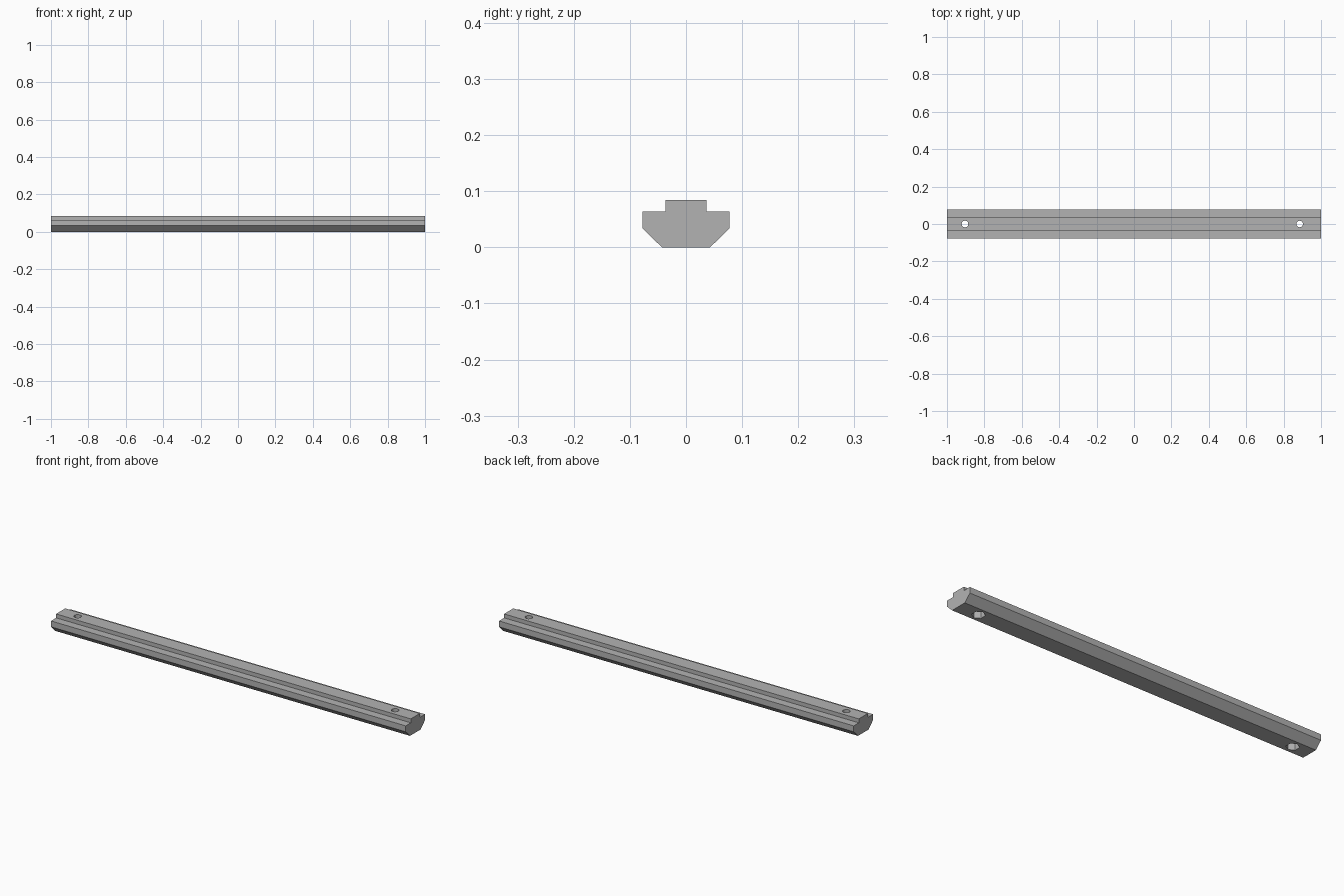
import bpy
import bmesh
import math

cube = bpy.data.objects.get("Cube")
if cube:
    bpy.data.objects.remove(cube, do_unlink=True)

# Material
grey = bpy.data.materials.new("plain grey")
grey.use_nodes = True
colour = (0.45, 0.45, 0.45, 1)
grey.diffuse_color = colour
grey.node_tree.nodes["Principled BSDF"].inputs["Base Color"].default_value = colour


def make_object(name, bm):
    bmesh.ops.recalc_face_normals(bm, faces=bm.faces[:])
    mesh = bpy.data.meshes.new(name)
    bm.to_mesh(mesh)
    bm.free()
    mesh.materials.append(grey)
    obj = bpy.data.objects.new(name, mesh)
    bpy.context.collection.objects.link(obj)
    return obj


def prism_cutter(name, x, radius, sides, bottom, top):
    bm = bmesh.new()
    bmesh.ops.create_cone(bm, cap_ends=True, segments=sides, radius1=radius,
                          radius2=radius, depth=top - bottom)
    bmesh.ops.translate(bm, verts=bm.verts, vec=(x, 0, (top + bottom) / 2))
    return make_object(name, bm)


# Stepped rail: mirrored half profile, extruded along x
half = [(0.043, 0), (0.0777, 0.034), (0.0777, 0.064), (0.0366, 0.064), (0.0366, 0.084)]
profile = half + [(-y, z) for y, z in reversed(half)]
bm = bmesh.new()
end = bm.faces.new([bm.verts.new((-1, y, z)) for y, z in profile])
swept = bmesh.ops.extrude_face_region(bm, geom=[end])["geom"]
bmesh.ops.translate(bm, vec=(2, 0, 0),
                    verts=[v for v in swept if isinstance(v, bmesh.types.BMVert)])
rail = make_object("rail", bm)

# Screw holes from the top, with hexagonal nut pockets underneath
for x in (-0.904, 0.886):
    cutters = [prism_cutter("nut_pocket_cutter", x, 0.031, 6, -0.02, 0.052),
               prism_cutter("screw_hole_cutter", x, 0.018, 12, 0.03, 0.12)]
    for cutter in cutters:
        cut = rail.modifiers.new("hole", "BOOLEAN")
        cut.operation = "DIFFERENCE"
        cut.solver = "EXACT"
        cut.object = cutter
        bpy.context.view_layer.objects.active = rail
        bpy.ops.object.modifier_apply(modifier=cut.name)
        bpy.data.objects.remove(cutter, do_unlink=True)
